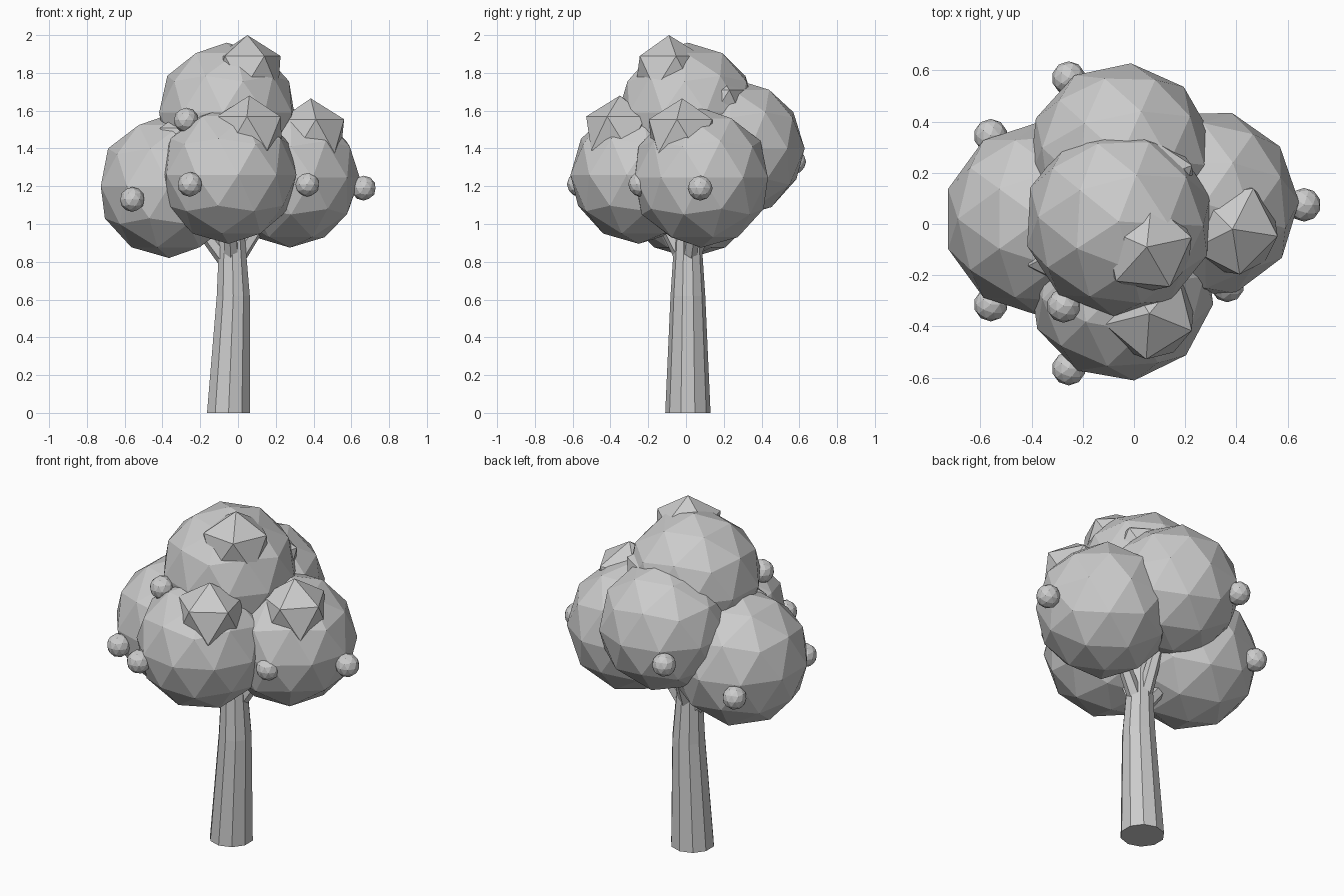
import bpy
import bmesh
from math import radians
from mathutils import Vector, Matrix

old = bpy.data.objects.get("Cube")
if old:
    bpy.data.objects.remove(old, do_unlink=True)

GREY = (0.6, 0.6, 0.6, 1.0)
mat = bpy.data.materials.new("plain grey")
mat.use_nodes = True
mat.diffuse_color = GREY
mat.node_tree.nodes["Principled BSDF"].inputs["Base Color"].default_value = GREY


def finish(name, bm):
    mesh = bpy.data.meshes.new(name)
    bmesh.ops.recalc_face_normals(bm, faces=bm.faces)
    bm.to_mesh(mesh)
    bm.free()
    mesh.materials.append(mat)
    obj = bpy.data.objects.new(name, mesh)
    bpy.context.collection.objects.link(obj)
    return obj


def ball(name, centre, radius, detail, turn=0):
    bm = bmesh.new()
    place = Matrix.Translation(centre) @ Matrix.Rotation(radians(turn), 4, "Z")
    bmesh.ops.create_icosphere(bm, subdivisions=detail, radius=radius, matrix=place)
    return finish(name, bm)


def tube(name, rings, sides):
    """Loft capped rings given as (centre, radius), square to the overall direction."""
    bm = bmesh.new()
    axis = Vector(rings[-1][0]) - Vector(rings[0][0])
    spin = axis.to_track_quat("Z", "Y").to_matrix().to_4x4()
    if axis.z > 0.95 * axis.length:
        spin = Matrix.Identity(4)
    loops = []
    for centre, radius in rings:
        made = bmesh.ops.create_circle(bm, segments=sides, radius=radius,
                                       matrix=Matrix.Translation(centre) @ spin)
        loops.append(made["verts"])
    for low, high in zip(loops, loops[1:]):
        for i in range(sides):
            j = (i + 1) % sides
            bm.faces.new((low[i], low[j], high[j], high[i]))
    bm.faces.new(loops[0])
    bm.faces.new(loops[-1])
    return finish(name, bm)


# Trunk, slightly bent
tube("trunk", [((-0.05, 0.01, 0), 0.12), ((-0.025, 0.01, 0.62), 0.092),
               ((-0.035, 0.01, 1.1), 0.06)], 10)

# Foliage clumps: centre, radius, turn, and turn of the leaf tuft
clumps = {
    "left_side": ((0.275, 0.08, 1.245), 0.37, -17, -9),
    "right_side": ((-0.365, 0.02, 1.20), 0.38, 0, -8),
    "front": ((-0.05, -0.25, 1.26), 0.365, 8, -22),
    "back": ((-0.05, 0.265, 1.40), 0.365, -6, 21),
    "top": ((-0.06, 0.01, 1.59), 0.37, -3, 12),
}
for side, (centre, radius, turn, tuft_turn) in clumps.items():
    ball(side + "_foliage", centre, radius, 2, turn)
    # Low-poly tuft poking out of each clump
    tuft = Vector(centre) + Vector((0.11, -0.1, 0.22))
    if side == "top":
        tuft.z = 1.8
    ball(side + "_tuft", tuft, 0.2, 1, tuft_turn)
    # Short branch from the trunk into the clump
    if side != "top":
        start = Vector((-0.035, 0.01, 0.77))
        tube(side + "_branch", [(start, 0.045), (start.lerp(Vector(centre), 0.8), 0.03)], 6)

# Small round fruit
fruit = [(-0.56, -0.315, 1.13), (-0.56, 0.345, 1.13), (-0.255, -0.565, 1.21),
         (-0.255, 0.57, 1.33), (0.365, -0.24, 1.21), (0.665, 0.075, 1.19),
         (-0.275, -0.32, 1.55)]
for i, spot in enumerate(fruit):
    ball(f"fruit_{i + 1}", spot, 0.066, 2)
